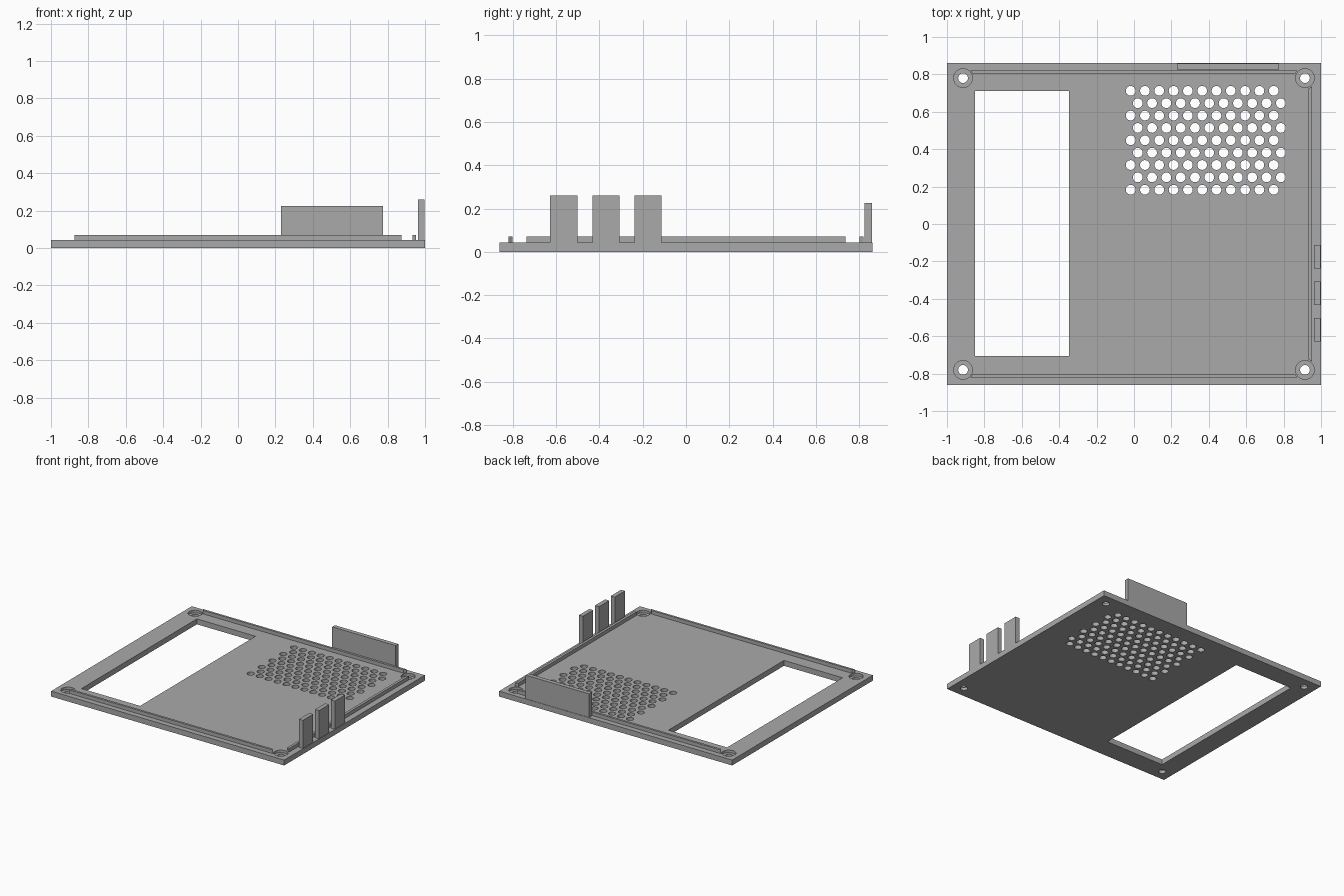
import bpy, bmesh, math

if "Cube" in bpy.data.objects:
    bpy.data.objects.remove(bpy.data.objects["Cube"])

GREY = (0.4, 0.4, 0.4, 1)
grey = bpy.data.materials.new("matte_grey")
grey.use_nodes = True
grey.diffuse_color = GREY
grey.node_tree.nodes["Principled BSDF"].inputs["Base Color"].default_value = GREY

THICK = 0.042
RIB_TOP = 0.07


def rect(x0, x1, y0, y1):
    return [(x0, y0), (x1, y0), (x1, y1), (x0, y1)]


def circle(x, y, r, n=24):
    return [(x + r * math.cos(math.tau * i / n), y + r * math.sin(math.tau * i / n))
            for i in range(n)]


def slab(name, outlines, z0, z1):
    """Extrude a filled outline; later outlines become holes."""
    curve = bpy.data.curves.new(name + "_outline", 'CURVE')
    curve.dimensions = '2D'
    curve.fill_mode = 'BOTH'
    curve.extrude = (z1 - z0) / 2
    for points in outlines:
        spline = curve.splines.new('POLY')
        spline.points.add(len(points) - 1)
        for p, (x, y) in zip(spline.points, points):
            p.co = (x, y, 0, 1)
        spline.use_cyclic_u = True
    temp = bpy.data.objects.new(name + "_outline", curve)
    bpy.context.collection.objects.link(temp)
    graph = bpy.context.evaluated_depsgraph_get()
    mesh = bpy.data.meshes.new_from_object(temp.evaluated_get(graph))
    bpy.data.objects.remove(temp)
    bm = bmesh.new()
    bm.from_mesh(mesh)
    bmesh.ops.remove_doubles(bm, verts=bm.verts, dist=0.0001)
    bmesh.ops.translate(bm, verts=bm.verts, vec=(0, 0, (z0 + z1) / 2))
    bmesh.ops.recalc_face_normals(bm, faces=bm.faces)
    bm.to_mesh(mesh)
    bm.free()
    mesh.name = name
    mesh.materials.clear()
    mesh.materials.append(grey)
    for face in mesh.polygons:
        face.material_index = 0
        face.use_smooth = False
    obj = bpy.data.objects.new(name, mesh)
    bpy.context.collection.objects.link(obj)
    return obj


# Base plate with window, staggered vent holes and screw holes
corners = [(sx * 0.914, sy * 0.78) for sx in (-1, 1) for sy in (-1, 1)]
vents = [circle(-0.018 + 0.0765 * col + 0.038 * (row % 2), 0.712 - 0.0661 * row, 0.026)
         for row in range(9) for col in range(11)]
window = rect(-0.85, -0.347, -0.705, 0.71)
screws = [circle(x, y, 0.026) for x, y in corners]
plate = slab("base_plate", [rect(-1, 1, -0.862, 0.862), window] + vents + screws, 0, THICK)

# Shallow round screw seats sunk into the top
for i, (x, y) in enumerate(corners):
    cutter = slab(f"screw_seat_cutter_{i}", [circle(x, y, 0.05, 32)], THICK - 0.02, THICK + 0.05)
    cutter.hide_render = True
    cutter.hide_viewport = True
    cutter.display_type = 'WIRE'
    cut = plate.modifiers.new("screw_seat", 'BOOLEAN')
    cut.operation = 'DIFFERENCE'
    cut.solver = 'EXACT'
    cut.object = cutter

# Locating ribs with mitred ends
for name, s in (("front_rib", -1), ("back_rib", 1)):
    slab(name, [[(-0.875, s * 0.82), (0.873, s * 0.82), (0.86, s * 0.803), (-0.862, s * 0.803)]],
         THICK - 0.002, RIB_TOP)
slab("left_rib", [[(0.952, -0.737), (0.952, 0.737), (0.932, 0.722), (0.932, -0.722)]],
     THICK - 0.002, RIB_TOP)

# Upright tabs on the side edge and the wide one at the back
for i, y in enumerate((-0.565, -0.37, -0.175)):
    slab(f"side_tab_{i + 1}", [rect(0.963, 0.997, y - 0.0625, y + 0.0625)], THICK - 0.002, 0.26)
slab("back_tab", [rect(0.23, 0.775, 0.826, 0.859)], THICK - 0.002, 0.225)
